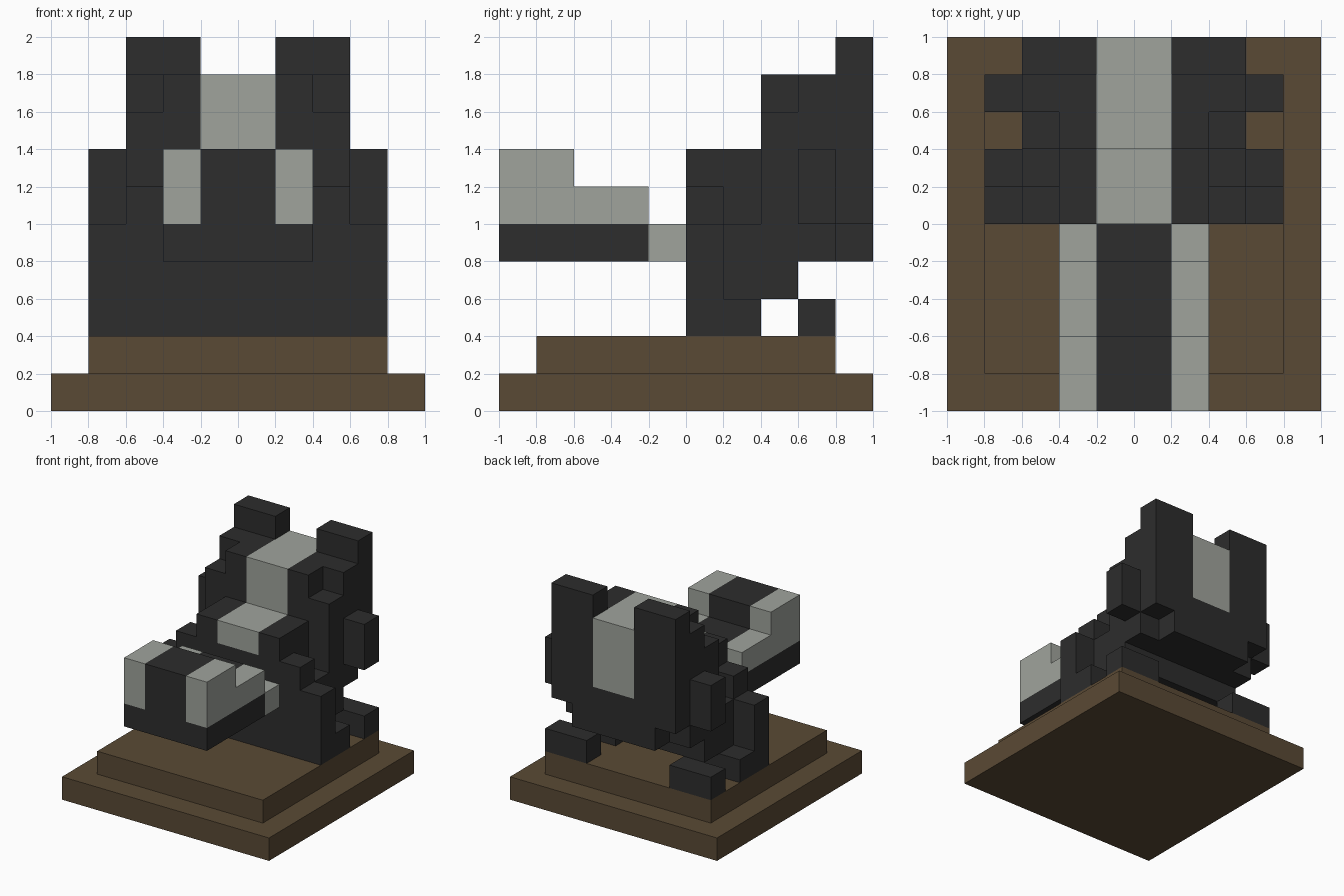
import bpy, bmesh
from mathutils import Vector

if "Cube" in bpy.data.objects:
    bpy.data.objects.remove(bpy.data.objects["Cube"])

CELL = 0.2  # edge of one block


def material(name, rgb):
    m = bpy.data.materials.new(name)
    m.diffuse_color = (*rgb, 1)
    m.use_nodes = True
    m.node_tree.nodes["Principled BSDF"].inputs["Base Color"].default_value = m.diffuse_color
    return m


BLACK = material("charcoal fur", (0.026, 0.026, 0.026))
GREY = material("pale grey stripe", (0.35, 0.37, 0.335))
BROWN = material("brown earth", (0.102, 0.068, 0.035))

cells = {}  # block position -> (part, material)


def fill(part, mat, x, y, z, mirror=False):
    """Fill a range of blocks; mirror also fills the opposite x side."""
    for i in range(*x):
        for j in range(*y):
            for k in range(*z):
                cells[i, j, k] = (part, mat)
                if mirror:
                    cells[-1 - i, j, k] = (part, mat)


# stepped base
fill("lower_base", BROWN, (-5, 5), (-5, 5), (0, 1))
fill("upper_base", BROWN, (-4, 4), (-4, 4), (1, 2))

# feet
fill("front_feet", BLACK, (2, 4), (1, 2), (2, 3), True)
fill("rear_feet", BLACK, (2, 4), (3, 4), (2, 3), True)

# broad chest, stepped towards the shoulders
fill("chest", BLACK, (-4, 4), (0, 1), (2, 5))
fill("chest", BLACK, (-3, 3), (0, 1), (5, 6))
fill("chest", BLACK, (-2, 2), (0, 2), (6, 7))

# body
fill("body", BLACK, (-3, 3), (1, 3), (3, 5))
fill("body", BLACK, (-2, 2), (1, 2), (5, 6))
fill("body", BLACK, (-3, 3), (2, 3), (5, 8))
fill("body", BLACK, (-2, 2), (2, 3), (8, 9))
fill("body", BLACK, (-3, 3), (3, 4), (4, 9))
fill("body", BLACK, (-2, 2), (4, 5), (4, 5))
fill("body", BLACK, (-3, 3), (4, 5), (5, 9))

# side blocks and raised rear posts
fill("side_block", BLACK, (3, 4), (3, 4), (5, 7), True)
fill("rear_post", BLACK, (1, 3), (4, 5), (9, 10), True)

# pale stripe along the back
fill("back_stripe", GREY, (-1, 1), (0, 2), (6, 7))
fill("back_stripe", GREY, (-1, 1), (2, 5), (7, 9))
fill("back_stripe", GREY, (-1, 1), (4, 5), (6, 7))

# head, neck and pale side stripes
fill("head", BLACK, (-2, 2), (-5, -1), (4, 5))
fill("head", BLACK, (-1, 1), (-5, -1), (5, 6))
fill("head", BLACK, (-1, 1), (-5, -3), (6, 7))
fill("neck", BLACK, (-1, 1), (-1, 0), (4, 5))
fill("head_stripe", GREY, (1, 2), (-5, -1), (5, 6), True)
fill("head_stripe", GREY, (1, 2), (-5, -3), (6, 7), True)
fill("neck_stripe", GREY, (1, 2), (-1, 0), (4, 5), True)


def build(part):
    """Make one object from the exposed faces of a part's blocks."""
    bm = bmesh.new()
    mat = None
    for pos, (name, m) in cells.items():
        if name != part:
            continue
        mat = m
        centre = Vector(pos) + Vector((0.5, 0.5, 0.5))
        for axis in range(3):
            for sign in (-1, 1):
                n = Vector((0, 0, 0))
                n[axis] = sign
                if tuple(int(a + b) for a, b in zip(pos, n)) in cells:
                    continue
                u = Vector((0, 0, 0))
                u[(axis + 1) % 3] = 0.5
                v = n.cross(u)
                c = centre + n * 0.5
                corners = (c - u - v, c + u - v, c + u + v, c - u + v)
                bm.faces.new([bm.verts.new(p * CELL) for p in corners])
    bmesh.ops.remove_doubles(bm, verts=bm.verts, dist=0.001)
    mesh = bpy.data.meshes.new(part)
    bm.to_mesh(mesh)
    bm.free()
    mesh.materials.append(mat)
    bpy.context.collection.objects.link(bpy.data.objects.new(part, mesh))


for part in dict.fromkeys(name for name, _ in cells.values()):
    build(part)
